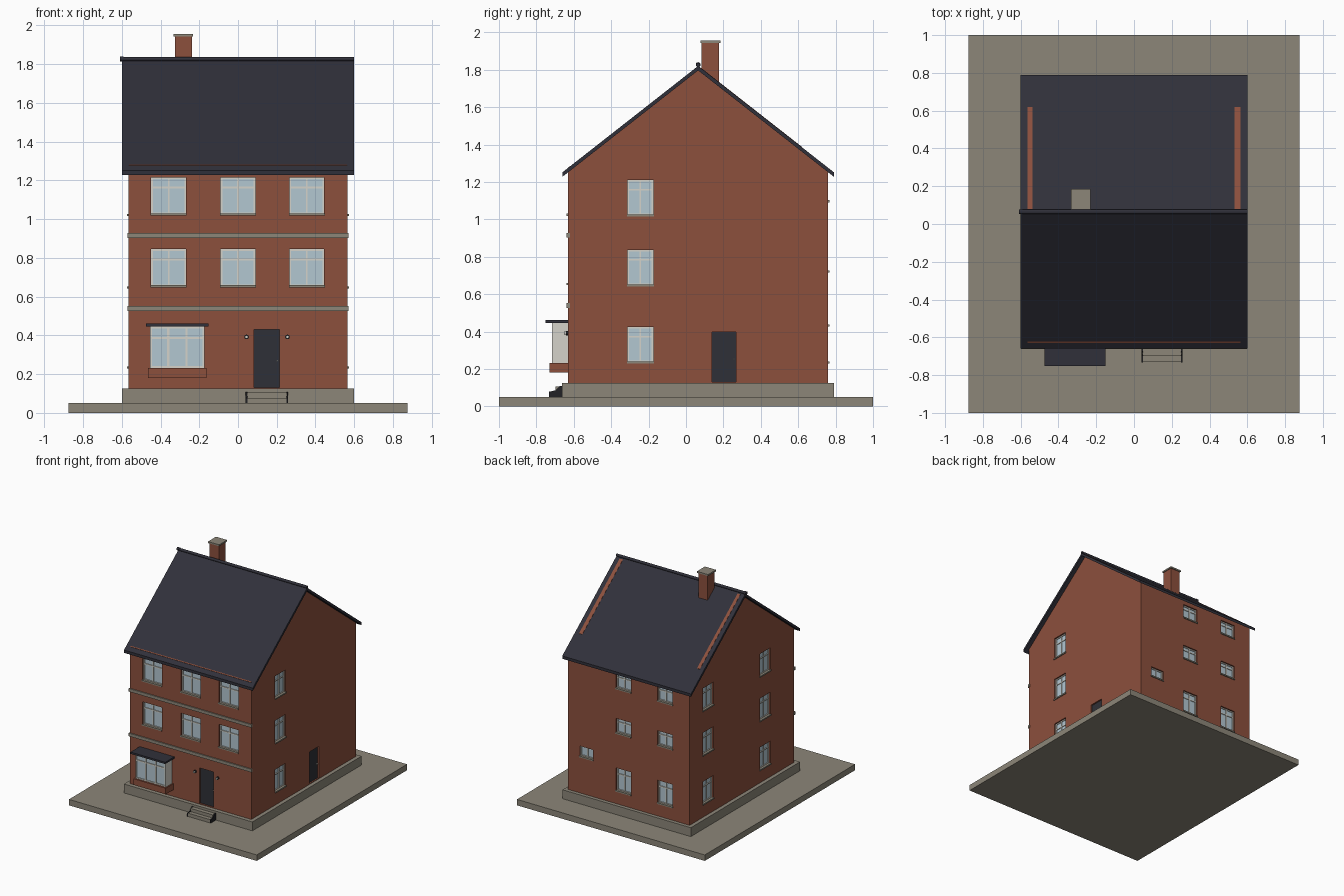
import bpy, bmesh, math
from mathutils import Matrix

if "Cube" in bpy.data.objects:
    bpy.data.objects.remove(bpy.data.objects["Cube"])


def material(name, r, g, b):
    m = bpy.data.materials.new(name)
    m.diffuse_color = (r, g, b, 1)
    m.use_nodes = True
    m.node_tree.nodes["Principled BSDF"].inputs["Base Color"].default_value = m.diffuse_color
    return m


BRICK = material("red brick", 0.262, 0.079, 0.046)
STONE = material("grey stone", 0.262, 0.240, 0.190)
SLATE = material("dark slate", 0.030, 0.030, 0.042)
GLASS = material("pale blue glass", 0.45, 0.57, 0.64)
WHITE = material("off white frame", 0.66, 0.65, 0.59)
DOOR = material("charcoal door", 0.028, 0.030, 0.038)
IRON = material("black iron", 0.015, 0.015, 0.018)


def finish(name, bm, mat):
    bmesh.ops.recalc_face_normals(bm, faces=bm.faces)
    me = bpy.data.meshes.new(name)
    bm.to_mesh(me)
    bm.free()
    ob = bpy.data.objects.new(name, me)
    bpy.context.scene.collection.objects.link(ob)
    if mat:
        me.materials.append(mat)
    return ob


def boxes(name, mat, items):
    """Each item is (x0, x1, y0, y1, z0, z1)."""
    bm = bmesh.new()
    for a, b, c, d, e, f in items:
        m = (Matrix.Translation(((a + b) / 2, (c + d) / 2, (e + f) / 2))
             @ Matrix.Diagonal((abs(b - a), abs(d - c), abs(f - e), 1)))
        bmesh.ops.create_cube(bm, size=1, matrix=m)
    return finish(name, bm, mat)


def prism(name, mat, x0, x1, profile):
    """Extrude a (y, z) profile along x."""
    bm = bmesh.new()
    face = bm.faces.new([bm.verts.new((x0, y, z)) for y, z in profile])
    ext = bmesh.ops.extrude_face_region(bm, geom=[face])
    bmesh.ops.translate(bm, vec=(x1 - x0, 0, 0),
                        verts=[v for v in ext["geom"] if isinstance(v, bmesh.types.BMVert)])
    return finish(name, bm, mat)


XW, Y0, Y1 = 0.566, -0.63, 0.76          # house walls
RY, RZ, EZ, HALF = 0.065, 1.82, 1.252, 0.725   # ridge and eaves


def roof_z(y):
    return RZ - abs(y - RY) * (RZ - EZ) / HALF


def on_wall(side, u0, u1, n0, n1, z0, z1):
    """Box from wall coordinates: u along the wall, n outward."""
    if side == "front":
        return (u0, u1, Y0 - n1, Y0 - n0, z0, z1)
    if side == "back":
        return (u0, u1, Y1 + n0, Y1 + n1, z0, z1)
    if side == "right":
        return (XW + n0, XW + n1, u0, u1, z0, z1)
    return (-XW - n1, -XW - n0, u0, u1, z0, z1)


def frame_bars(side, u0, u1, z0, z1, n0, n1, panes, t=0.009, transom=True):
    bars = [(u0, u0 + t, z0, z1), (u1 - t, u1, z0, z1),
            (u0, u1, z0, z0 + t), (u0, u1, z1 - t, z1)]
    for i in range(1, panes):
        c = u0 + (u1 - u0) * i / panes
        bars.append((c - t / 2, c + t / 2, z0, z1))
    if transom:
        c = z0 + (z1 - z0) * 0.72
        bars.append((u0, u1, c - t / 2, c + t / 2))
    return [on_wall(side, a, b, n0, n1, c, d) for a, b, c, d in bars]


# Ground slab and plinth
boxes("ground_slab", STONE, [(-0.875, 0.875, -1, 1, 0, 0.05)])
boxes("plinth", STONE, [(-0.598, 0.598, -0.663, 0.79, 0.05, 0.125)])

# Brick body with gables
walls = prism("brick_walls", BRICK, -XW, XW,
              [(Y0, 0.12), (Y1, 0.12), (Y1, roof_z(Y1) - 0.012),
               (RY, RZ - 0.012), (Y0, roof_z(Y0) - 0.012)])

# Windows: side, centre, bottom, width, height
wins = [("front", x, z, 0.18, 0.19) for x in (-0.358, 0, 0.355) for z in (0.655, 1.026)]
wins += [(s, y, z, 0.139, 0.188) for s, y in (("right", -0.244), ("left", -0.244), ("left", 0.515))
         for z in (0.236, 0.648, 1.023)]
for x in (0.05, -0.338):
    wins += [("back", x, 0.236, 0.139, 0.19), ("back", x, 0.723, 0.139, 0.12),
             ("back", x, 1.098, 0.139, 0.12)]
wins.append(("back", 0.395, 0.435, 0.125, 0.085))

cuts, glass, frames, sills = [], [], [], []
for s, u, z, w, h in wins:
    a, b = u - w / 2, u + w / 2
    cuts.append(on_wall(s, a, b, -0.022, 0.05, z, z + h))
    glass.append(on_wall(s, a, b, -0.03, -0.018, z, z + h))
    frames += frame_bars(s, a, b, z, z + h, -0.022, -0.012, 2, transom=h > 0.1)
    sills.append(on_wall(s, a - 0.003, b + 0.003, -0.02, 0.008, z - 0.007, z + 0.004))

# Doors
doors = []
for s, a, b, z1 in (("front", 0.082, 0.214, 0.43), ("right", 0.14, 0.268, 0.398)):
    cuts.append(on_wall(s, a, b, -0.018, 0.05, 0.13, z1))
    doors.append(on_wall(s, a, b, -0.03, -0.012, 0.13, z1))
boxes("doors", DOOR, doors)
boxes("door_knobs", WHITE, [on_wall("front", 0.2, 0.206, -0.015, -0.003, 0.265, 0.272),
                            on_wall("right", 0.253, 0.259, -0.015, -0.003, 0.25, 0.257)])

# Cut the openings into the walls
cutter = boxes("opening_cutter", None, cuts)
cutter.hide_render = True
mod = walls.modifiers.new("openings", "BOOLEAN")
mod.operation, mod.solver, mod.object = "DIFFERENCE", "EXACT", cutter
bpy.context.view_layer.objects.active = walls
bpy.ops.object.modifier_apply(modifier=mod.name)
bpy.data.objects.remove(cutter)

boxes("window_glass", GLASS, glass)
boxes("window_frames", WHITE, frames)
boxes("window_sills", STONE, sills)

# Stone bands across the front
boxes("stone_bands", STONE, [(-0.571, 0.571, Y0 - 0.009, Y0 + 0.01, z, z + 0.026)
                             for z in (0.526, 0.902)])

# Bay window: brick base, white box, glass, bars and flat roof
boxes("bay_base", BRICK, [(-0.464, -0.162, -0.731, Y0 + 0.01, 0.18, 0.232)])
boxes("bay_body", WHITE, [(-0.454, -0.172, -0.708, Y0 + 0.01, 0.232, 0.447)])
boxes("bay_glass", GLASS, [(-0.447, -0.179, -0.711, -0.70, 0.24, 0.44)])
boxes("bay_frame", WHITE, frame_bars("front", -0.454, -0.172, 0.232, 0.447, 0.075, 0.086, 3, t=0.011))
boxes("bay_roof", SLATE, [(-0.475, -0.152, -0.752, Y0 + 0.01, 0.446, 0.461)])

# Pitched roof, one folded sheet
T = 0.024
ends = (RY - HALF, RY + HALF)
prism("roof", SLATE, -0.6, 0.6,
      [(ends[0], EZ), (RY, RZ), (ends[1], EZ), (ends[1], EZ - T), (RY, RZ - T), (ends[0], EZ - T)])

# Brick strips showing on the roof surface
for name, x0, x1, ya, yb in (("left_roof_strip", -0.563, -0.537, 0.08, 0.62),
                             ("right_roof_strip", 0.532, 0.563, 0.08, 0.62),
                             ("front_roof_strip", -0.563, 0.563, -0.629, -0.623)):
    za, zb = roof_z(ya), roof_z(yb)
    prism(name, BRICK, x0, x1, [(ya, za - 0.004), (yb, zb - 0.004), (yb, zb + 0.002), (ya, za + 0.002)])


def round_bar(name, mat, r, length, loc, axis, sides=12):
    bm = bmesh.new()
    bmesh.ops.create_cone(bm, cap_ends=True, segments=sides, radius1=r, radius2=r, depth=length,
                          matrix=Matrix.Translation(loc) @ Matrix.Rotation(math.pi / 2, 4, axis))
    return finish(name, bm, mat)


round_bar("ridge_cap", SLATE, 0.011, 1.2, (0, RY, RZ + 0.006), "Y")
round_bar("ridge_end", SLATE, 0.013, 0.02, (-0.6, RY, RZ + 0.007), "Y")

# Chimney
boxes("chimney", BRICK, [(-0.325, -0.238, 0.084, 0.176, 1.68, 1.944)])
boxes("chimney_cap", STONE, [(-0.334, -0.231, 0.078, 0.184, 1.942, 1.955)])

# Front steps with dark side rails
boxes("front_steps", STONE, [(0.046, 0.252, -0.731, -0.66, 0.05, 0.078),
                             (0.046, 0.252, -0.697, -0.66, 0.05, 0.105)])
for name, x in (("left_step_rail", 0.04), ("right_step_rail", 0.25)):
    prism(name, IRON, x, x + 0.008,
          [(-0.733, 0.05), (-0.733, 0.078), (-0.7, 0.085), (-0.675, 0.109), (-0.66, 0.109), (-0.66, 0.05)])

# Wall lamps beside the front door
for name, x in (("left_lamp", 0.044), ("right_lamp", 0.255)):
    round_bar(name + "_mount", IRON, 0.012, 0.012, (x, Y0 - 0.006, 0.392), "X")
    round_bar(name + "_glow", WHITE, 0.008, 0.012, (x, Y0 - 0.016, 0.392), "X")
